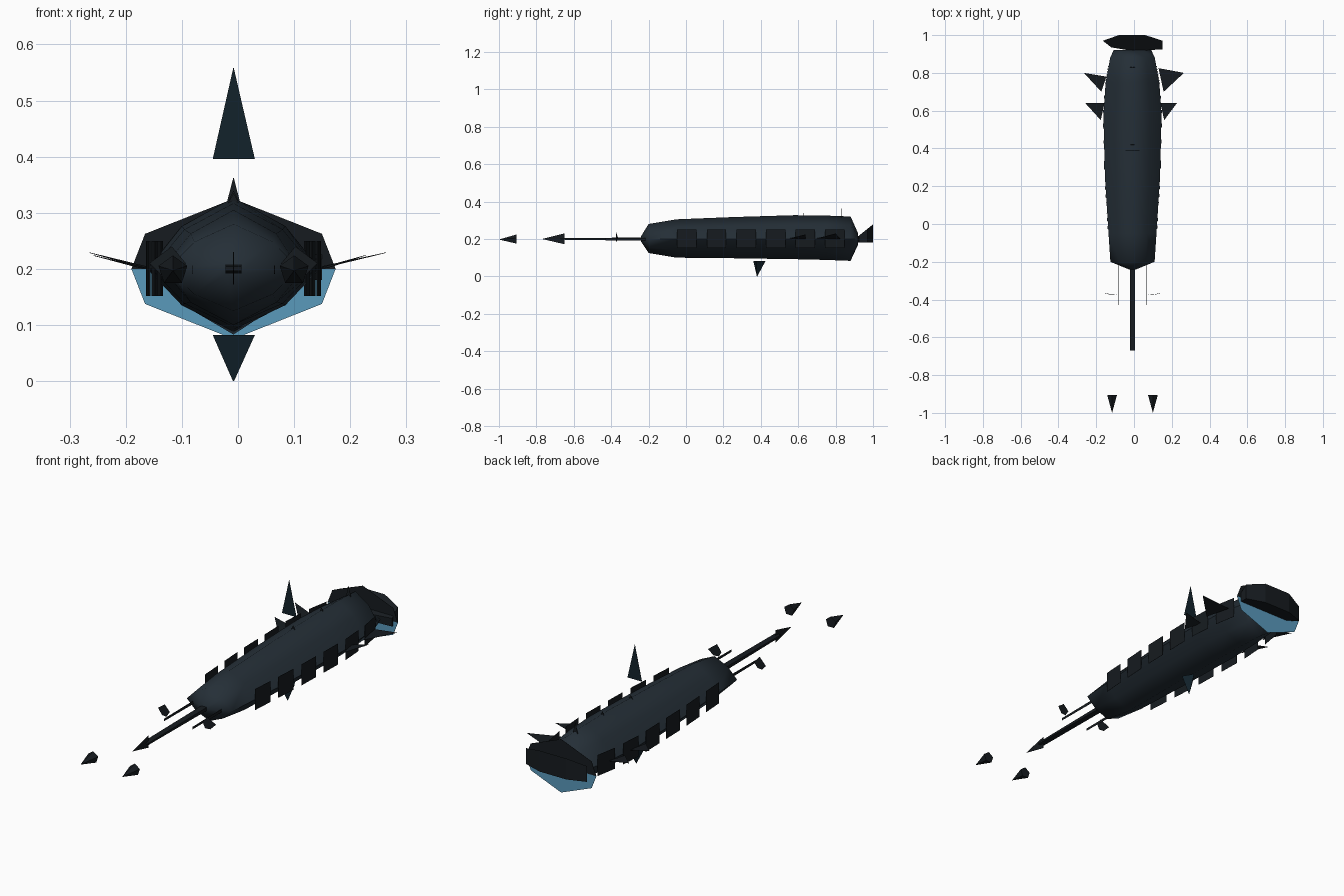
import bpy, math

if "Cube" in bpy.data.objects:
    bpy.data.objects.remove(bpy.data.objects["Cube"])

CX = -0.008  # centreline of the ship


def material(name, rgb):
    m = bpy.data.materials.new(name)
    m.diffuse_color = (*rgb, 1)
    m.use_nodes = True
    m.node_tree.nodes["Principled BSDF"].inputs["Base Color"].default_value = m.diffuse_color
    return m


HULL = material("hull_grey", (0.018, 0.028, 0.038))
DARK = material("dark_metal", (0.008, 0.011, 0.014))
FIN = material("fin_blue", (0.006, 0.016, 0.024))
GLOW = material("engine_glow", (0.10, 0.32, 0.50))


def mesh(name, verts, faces, mat):
    me = bpy.data.meshes.new(name)
    me.from_pydata(verts, [], faces)
    me.materials.append(mat)
    ob = bpy.data.objects.new(name, me)
    bpy.context.collection.objects.link(ob)
    return ob


def sheet(name, pts, mat, thick=0.001):
    """Flat polygon given a little thickness."""
    ob = mesh(name, pts, [list(range(len(pts)))], mat)
    mod = ob.modifiers.new("thickness", 'SOLIDIFY')
    mod.thickness, mod.offset = thick, 0
    return ob


def loft(name, rings, mat):
    """Closed skin through rings of equal point count."""
    n = len(rings[0])
    faces = [[r * n + i, r * n + (i + 1) % n, (r + 1) * n + (i + 1) % n, (r + 1) * n + i]
             for r in range(len(rings) - 1) for i in range(n)]
    faces += [list(range(n))[::-1], [(len(rings) - 1) * n + i for i in range(n)]]
    return mesh(name, [p for r in rings for p in r], faces, mat)


def cone(name, loc, r, depth, sides, rot, mat):
    bpy.ops.mesh.primitive_cone_add(vertices=sides, radius1=r, radius2=0, depth=depth,
                                    location=loc, rotation=rot)
    ob = bpy.context.object
    ob.name = name
    ob.data.materials.append(mat)
    return ob


# Main hull: (y, half width, bottom z, top z), lozenge section with rounded flanks
stations = [(-0.24, 0.02, 0.185, 0.215), (-0.20, 0.117, 0.125, 0.28),
            (-0.05, 0.127, 0.10, 0.305), (0.25, 0.146, 0.097, 0.317),
            (0.58, 0.154, 0.092, 0.327), (0.75, 0.142, 0.088, 0.325),
            (0.88, 0.118, 0.083, 0.32), (0.92, 0.10, 0.17, 0.23)]


def section(y, w, lo, hi):
    k = 0.6
    up, dn = hi - 0.2, lo - 0.2
    prof = [(w, 0), (k * w, k * up), (0, up), (-k * w, k * up),
            (-w, 0), (-k * w, k * dn), (0, dn), (k * w, k * dn)]
    return [(CX + x, y, 0.2 + z) for x, z in prof]


hull = loft("hull", [section(*s) for s in stations], HULL)
bpy.context.view_layer.objects.active = hull
hull.select_set(True)
bpy.ops.object.shade_smooth_by_angle(angle=math.radians(60))
hull.select_set(False)


def half_width(y):
    for a, b in zip(stations, stations[1:]):
        if a[0] <= y <= b[0]:
            return a[1] + (b[1] - a[1]) * (y - a[0]) / (b[0] - a[0])


# Nose lance with a flat vertical head
loft("nose_lance", [[(CX + sx * 0.014, y, 0.2 + sz * h) for sx, sz in
                     ((-1, -1), (1, -1), (1, 1), (-1, 1))]
                    for y, h in ((-0.23, 0.008), (-0.67, 0.004))], DARK)
sheet("lance_head", [(CX, -0.77, 0.2), (CX, -0.65, 0.172), (CX, -0.65, 0.23)], DARK)

for s, side in ((-1, "left"), (1, "right")):
    # Detached forward probes
    cone(f"{side}_probe", (CX + s * 0.108, -0.953, 0.197), 0.027, 0.094, 5,
         (math.pi / 2, 0, 0), DARK)
    # Thin side prongs and their small vanes
    x = CX + s * 0.073
    sheet(f"{side}_prong", [(x, -0.43, 0.193), (x, -0.2, 0.191), (x, -0.2, 0.206), (x, -0.43, 0.204)], DARK)
    sheet(f"{side}_prong_vane", [(CX + s * a, y, z) for a, y, z in
          ((0.085, -0.372, 0.21), (0.10, -0.375, 0.185), (0.125, -0.372, 0.185),
           (0.15, -0.365, 0.21), (0.11, -0.375, 0.24))], DARK)
    # Row of armour plates along the flank
    for i in range(6):
        y = 0.005 + i * 0.158
        pts = []
        for dy, z in ((-0.052, 0.152), (0.052, 0.152), (0.052, 0.25), (-0.052, 0.25)):
            pts.append((CX + s * (half_width(y + dy) + 0.002), y + dy, z))
        sheet(f"{side}_plate_{i + 1}", pts, DARK)
    # Two swept winglets, tilted up at the tip
    tip = 0.25 if s < 0 else 0.235
    sheet(f"{side}_rear_winglet", [(CX + s * 0.138, 0.78 if s < 0 else 0.825, 0.20),
                                   (CX + s * (0.257 if s < 0 else 0.272), 0.80, 0.229),
                                   (CX + s * 0.165, 0.70, 0.203)], DARK)
    sheet(f"{side}_front_winglet", [(CX + s * 0.148, 0.64, 0.20), (CX + s * tip, 0.64, 0.224),
                                    (CX + s * 0.168, 0.55, 0.202)], DARK)

# Dorsal mast blade, facing forward
sheet("dorsal_blade", [(-0.045, 0.39, 0.396), (0.03, 0.39, 0.396), (CX, 0.39, 0.56)], FIN)
# Small ridge spikes
for i, (y, z) in enumerate(((0.83, 0.364), (0.63, 0.34), (0.42, 0.335))):
    sheet(f"ridge_spike_{i + 1}", [(CX - 0.014, y, 0.31), (CX + 0.014, y, 0.31), (CX, y, z)], DARK)
# Ventral fin
loft("ventral_fin", [[(-0.045, 0.36, 0.082), (0.03, 0.375, 0.082), (0.0, 0.425, 0.082)],
                     [(CX - 0.001, 0.379, 0), (CX + 0.001, 0.379, 0), (CX, 0.381, 0)]], FIN)

# Hexagonal engine plate: dark upper part, glowing lower part


def hex_pt(deg):
    a = math.radians(deg)
    return (CX + 0.182 * math.cos(a), 0.935, 0.2 + 0.125 * math.sin(a))


sheet("engine_plate_upper", [hex_pt(d) for d in (0, 30, 90, 150, 180)], DARK)
sheet("engine_plate_lower", [hex_pt(d) for d in (180, 210, 270, 330, 360)], GLOW)

# Stern cowl: wedge rising toward the back
outline = [(-0.12, 0.935), (0, 0.915), (0.15, 0.925), (0.15, 0.97),
           (0.06, 1.0), (-0.08, 1.0), (-0.165, 0.97)]
loft("stern_cowl", [[(x, y, 0.18) for x, y in outline],
                    [(x, y, 0.21 + (y - 0.915) * 0.8) for x, y in outline]], DARK)
